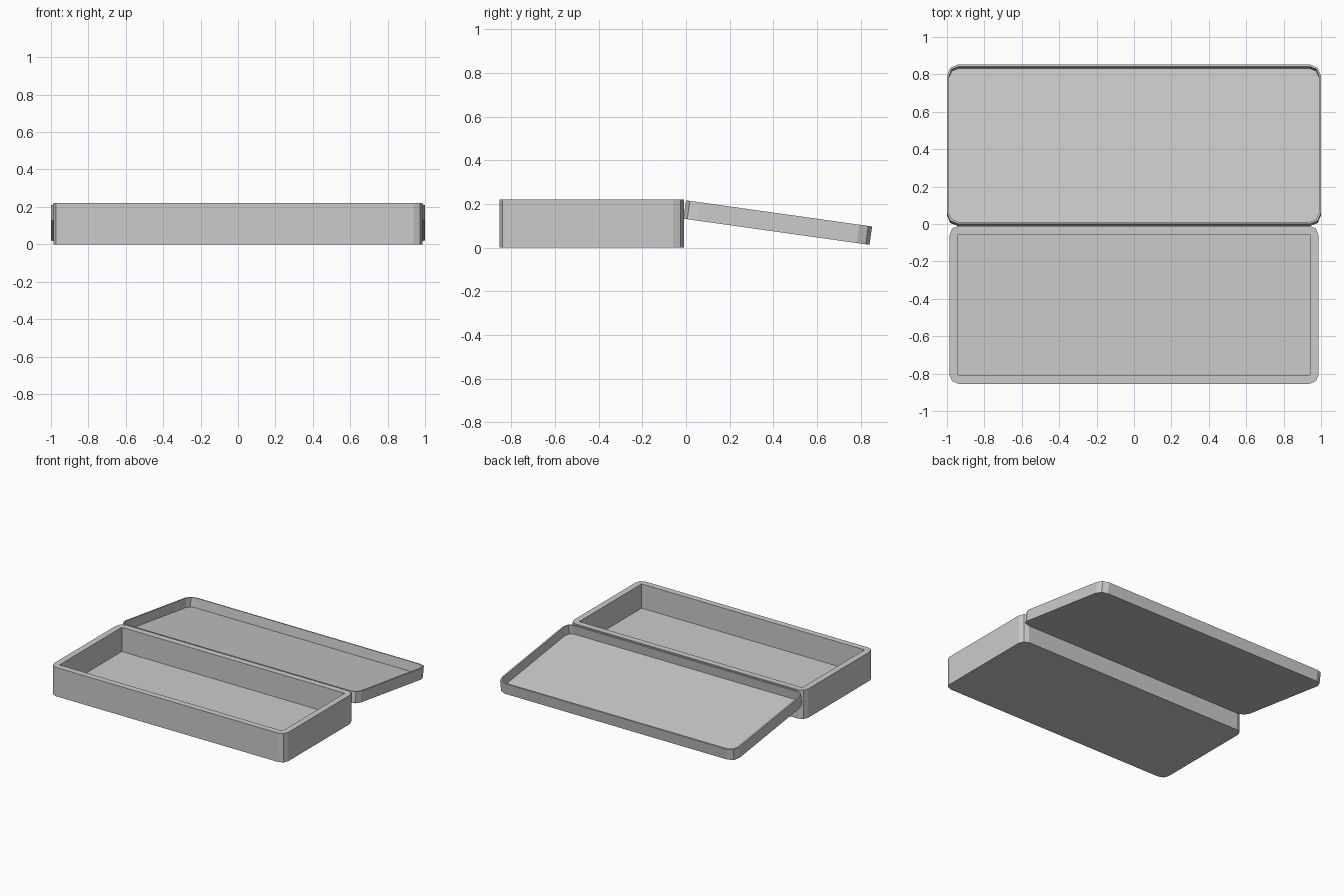
import bpy, bmesh, math
from mathutils import Matrix

if "Cube" in bpy.data.objects:
    bpy.data.objects.remove(bpy.data.objects["Cube"])


def outline(x0, x1, y0, y1, r, segs=2):
    """Rounded rectangle points, counter-clockwise."""
    pts = []
    corners = [(x1 - r, y1 - r), (x0 + r, y1 - r), (x0 + r, y0 + r), (x1 - r, y0 + r)]
    for i, (cx, cy) in enumerate(corners):
        for s in range(segs + 1):
            a = math.pi / 2 * (i + s / segs)
            pts.append((cx + r * math.cos(a), cy + r * math.sin(a)))
    return pts


def tray(name, half_x, y0, y1, z0, z1, wall, floor, r_out, r_in, matrix=None):
    """Open tray: rounded outer shell, rim, inner wall and floor."""
    outer = outline(-half_x, half_x, y0, y1, r_out)
    inner = outline(-half_x + wall, half_x - wall, y0 + wall, y1 - wall, r_in)
    bm = bmesh.new()
    loops = [[bm.verts.new((x, y, z)) for x, y in pts]
             for pts, z in ((outer, z0), (outer, z1), (inner, z1), (inner, z0 + floor))]
    n = len(outer)
    for a, b in zip(loops, loops[1:]):
        for i in range(n):
            j = (i + 1) % n
            bm.faces.new((a[i], a[j], b[j], b[i]))
    bm.faces.new(loops[0][::-1])
    bm.faces.new(loops[-1])
    bmesh.ops.remove_doubles(bm, verts=bm.verts, dist=1e-5)
    bmesh.ops.recalc_face_normals(bm, faces=bm.faces)
    if matrix:
        bm.transform(matrix)
    me = bpy.data.meshes.new(name)
    bm.to_mesh(me)
    bm.free()
    ob = bpy.data.objects.new(name, me)
    bpy.context.collection.objects.link(ob)
    return ob


# Deep base with square-cornered cavity
tray("case_base", 0.987, -0.855, -0.01, 0.0, 0.22, 0.047, 0.035, 0.05, 0.0)

# Thin-walled lid, opened back and tilted down about the hinge line
tilt = Matrix.Translation((0, 0, 0.217)) @ Matrix.Rotation(math.radians(-8), 4, 'X')
tray("case_lid", 1.0, 0.0, 0.861, -0.085, 0.0, 0.011, 0.014, 0.06, 0.05, tilt)
